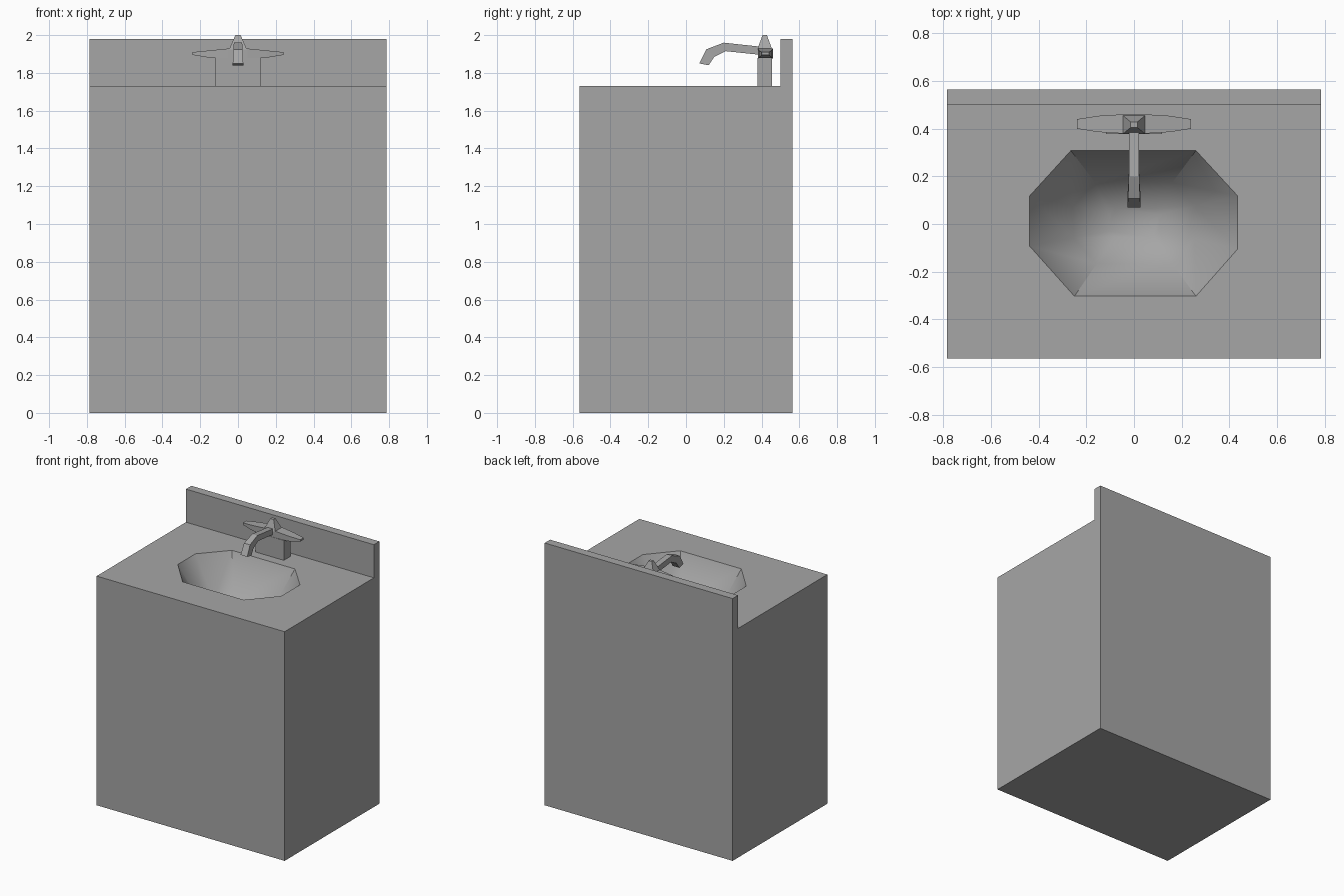
import bpy
import bmesh

cube = bpy.data.objects.get("Cube")
if cube:
    bpy.data.objects.remove(cube, do_unlink=True)

grey = bpy.data.materials.new("plain grey")
grey.use_nodes = True
colour = (0.38, 0.38, 0.38, 1)
grey.diffuse_color = colour
grey.node_tree.nodes["Principled BSDF"].inputs["Base Color"].default_value = colour


def finish(bm, name):
    mesh = bpy.data.meshes.new(name)
    bm.to_mesh(mesh)
    bm.free()
    mesh.materials.append(grey)
    obj = bpy.data.objects.new(name, mesh)
    bpy.context.collection.objects.link(obj)
    return obj


def ring(bm, points):
    return [bm.verts.new(p) for p in points]


def bridge(bm, a, b):
    """Quads between two rings of equal length."""
    n = len(a)
    return [bm.faces.new((a[i], a[(i + 1) % n], b[(i + 1) % n], b[i])) for i in range(n)]


def loft(name, sections):
    """Closed solid through a row of cross-sections."""
    bm = bmesh.new()
    rings = [ring(bm, s) for s in sections]
    for a, b in zip(rings, rings[1:]):
        bridge(bm, a, b)
    bm.faces.new(rings[0])
    bm.faces.new(rings[-1])
    bmesh.ops.recalc_face_normals(bm, faces=bm.faces)
    return finish(bm, name)


def rect_z(x, y0, y1, z):
    return [(-x, y0, z), (x, y0, z), (x, y1, z), (-x, y1, z)]


def rect_x(x, y0, y1, z0, z1):
    return [(x, y0, z0), (x, y1, z0), (x, y1, z1), (x, y0, z1)]


W, D, SPLASH, TOP, HIGH = 0.785, 0.565, 0.5, 1.73, 1.98

# Cabinet with backsplash: stepped side profile, worktop left open
bm = bmesh.new()
profile = [(-D, 0), (D, 0), (D, HIGH), (SPLASH, HIGH), (SPLASH, TOP), (-D, TOP)]
left = ring(bm, [(-W, y, z) for y, z in profile])
right = ring(bm, [(W, y, z) for y, z in profile])
walls = bridge(bm, left, right)
bm.faces.new(left)
bm.faces.new(right)
bmesh.ops.delete(bm, geom=[walls[4]], context='FACES_ONLY')

# Basin: octagonal rim, steep wall, shallower lower wall, small floor
rim_xy = [(-0.25, -0.303), (0.26, -0.303), (0.435, -0.105), (0.435, 0.118),
          (0.26, 0.308), (-0.265, 0.308), (-0.438, 0.118), (-0.438, -0.093)]
floor_xy = [(-0.08, -0.055), (0.08, -0.055), (0.105, -0.03), (0.105, 0.04),
            (0.08, 0.065), (-0.08, 0.065), (-0.105, 0.04), (-0.105, -0.03)]


def basin_ring(t, z):
    return ring(bm, [(a + (c - a) * t, b + (d - b) * t, z)
                     for (a, b), (c, d) in zip(rim_xy, floor_xy)])


rim, middle, floor = basin_ring(0, TOP), basin_ring(0.55, TOP - 0.28), basin_ring(1, TOP - 0.36)
bowl = bridge(bm, rim, middle) + bridge(bm, middle, floor) + [bm.faces.new(floor)]

# Worktop around the basin opening
outline = [left[4], right[4], right[5], left[5]]
edges = [bm.edges.get((loop[i], loop[(i + 1) % len(loop)]))
         for loop in (outline, rim) for i in range(len(loop))]
bmesh.ops.triangle_fill(bm, edges=edges, use_beauty=True)
bmesh.ops.recalc_face_normals(bm, faces=bm.faces)

# Bowl is smooth, with creases at the rim and the front and back corners
for f in bowl:
    f.smooth = True
for e in edges:
    e.smooth = False
for i in (0, 1, 4, 5):
    bm.edges.get((rim[i], middle[i])).smooth = False
finish(bm, "sink_cabinet")

# Tap base block
loft("tap_base", [rect_z(0.118, 0.378, 0.456, z) for z in (TOP, 1.88)])

# Pair of tapering handles in one bar
half = [(0.24, 0.4, 0.44, 1.895, 1.91), (0.15, 0.386, 0.454, 1.88, 1.919),
        (0.05, 0.38, 0.46, 1.875, 1.929)]
bar = [rect_x(-x, *r) for x, *r in half] + [rect_x(x, *r) for x, *r in reversed(half)]
loft("tap_handles", bar)

# Pointed cap
loft("tap_cap", [rect_z(0.047, 0.378, 0.456, 1.925), rect_z(0.014, 0.405, 0.428, 2.0)])

# Bent spout: upper and lower edge of each section, seen from the side
spout = [((0.4, 1.938), (0.4, 1.895)), ((0.2, 1.96), (0.21, 1.915)),
         ((0.108, 1.925), (0.15, 1.885)), ((0.07, 1.85), (0.12, 1.84))]
widths = (0.022, 0.022, 0.025, 0.028)
loft("tap_spout", [[(-w, *a), (w, *a), (w, *b), (-w, *b)]
                   for (a, b), w in zip(spout, widths)])
